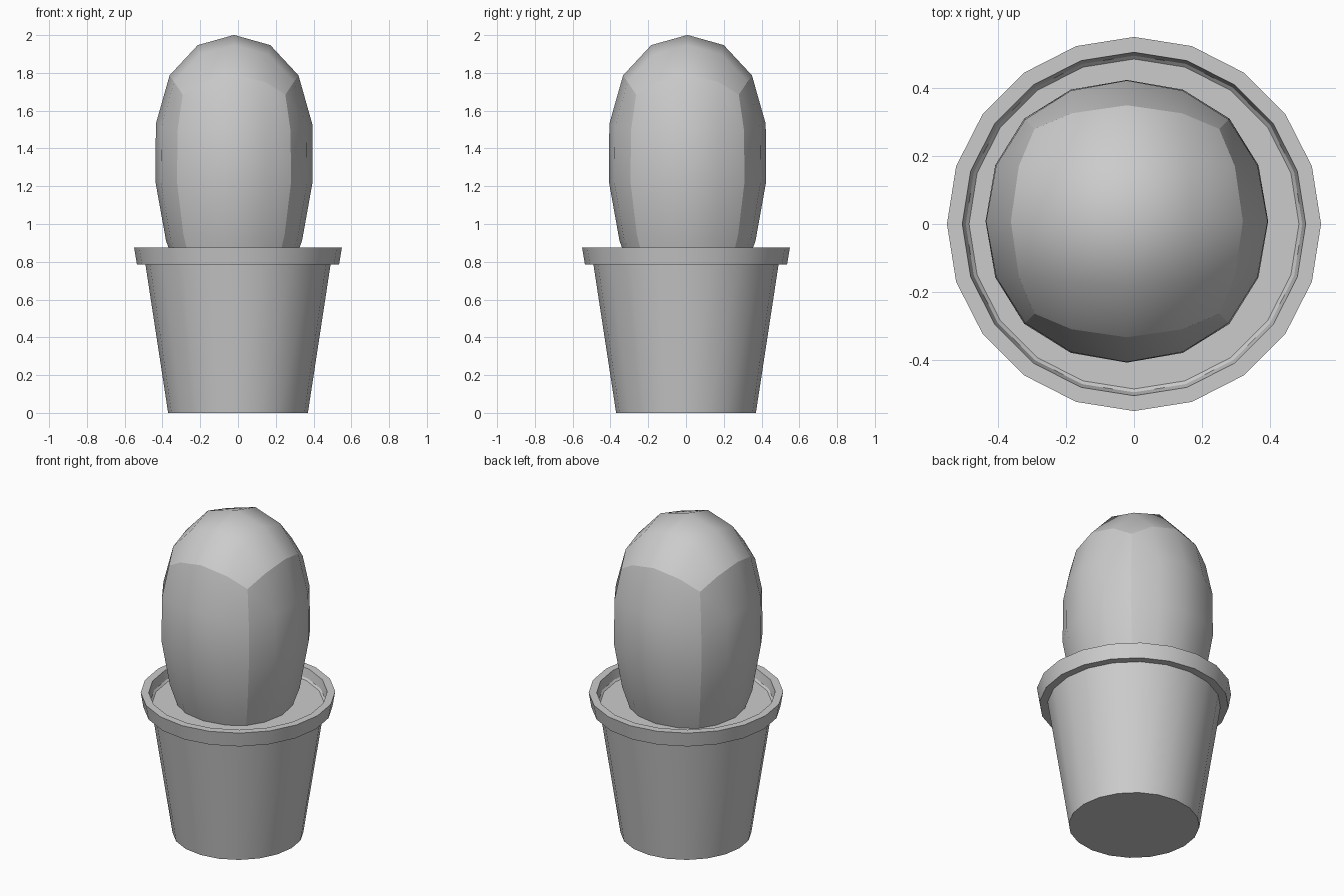
import bpy, bmesh, math

default_cube = bpy.data.objects.get("Cube")
if default_cube:
    bpy.data.objects.remove(default_cube, do_unlink=True)

SIDES = 20
SOIL_Z = 0.81
SOIL_R = 0.485

grey = bpy.data.materials.new("plain_grey")
grey.use_nodes = True
grey.diffuse_color = (0.6, 0.6, 0.6, 1)
grey.node_tree.nodes["Principled BSDF"].inputs["Base Color"].default_value = (0.6, 0.6, 0.6, 1)


def finish(name, bm):
    """Turn a bmesh into a smooth-shaded object with sharp creases."""
    bmesh.ops.recalc_face_normals(bm, faces=bm.faces)
    mesh = bpy.data.meshes.new(name)
    bm.to_mesh(mesh)
    bm.free()
    mesh.materials.append(grey)
    obj = bpy.data.objects.new(name, mesh)
    bpy.context.collection.objects.link(obj)
    bpy.ops.object.select_all(action='DESELECT')
    obj.select_set(True)
    bpy.context.view_layer.objects.active = obj
    bpy.ops.object.shade_smooth_by_angle(angle=math.radians(30))
    return obj


def ring(bm, radius, z):
    steps = [math.tau * i / SIDES for i in range(SIDES)]
    return [bm.verts.new((radius * math.cos(a), radius * math.sin(a), z)) for a in steps]


# Pot: tapered body, overhanging rim and inner lip, closed at the base and soil
profile = [(0.37, 0), (0.49, 0.785), (0.535, 0.785), (0.55, 0.875),
           (0.505, 0.875), (0.495, 0.82), (SOIL_R, SOIL_Z)]
bm = bmesh.new()
rings = [ring(bm, r, z) for r, z in profile]
for low, high in zip(rings, rings[1:]):
    for i in range(SIDES):
        j = (i + 1) % SIDES
        bm.faces.new((low[i], low[j], high[j], high[i]))
bm.faces.new(rings[0])
finish("pot", bm)

# Soil: flat disc inside the rim
bm = bmesh.new()
soil_face = bm.faces.new(ring(bm, SOIL_R, SOIL_Z))
soil = finish("soil", bm)
if soil.data.polygons[0].normal.z < 0:
    soil.data.flip_normals()

# Cactus: tapered box rounded by subdivision, its foot buried in the soil
bm = bmesh.new()
bmesh.ops.create_cube(bm, size=2)
for v in bm.verts:
    half = 0.64 if v.co.z > 0 else 0.35
    v.co.x *= half
    v.co.y *= half
    v.co.z = 1.22 + 0.93 * v.co.z
cactus = finish("cactus", bm)
cactus.location = (-0.021, 0.008, 0)
rounding = cactus.modifiers.new("rounding", 'SUBSURF')
rounding.levels = rounding.render_levels = 2
bpy.ops.object.modifier_apply(modifier=rounding.name)
bpy.ops.object.shade_smooth()
